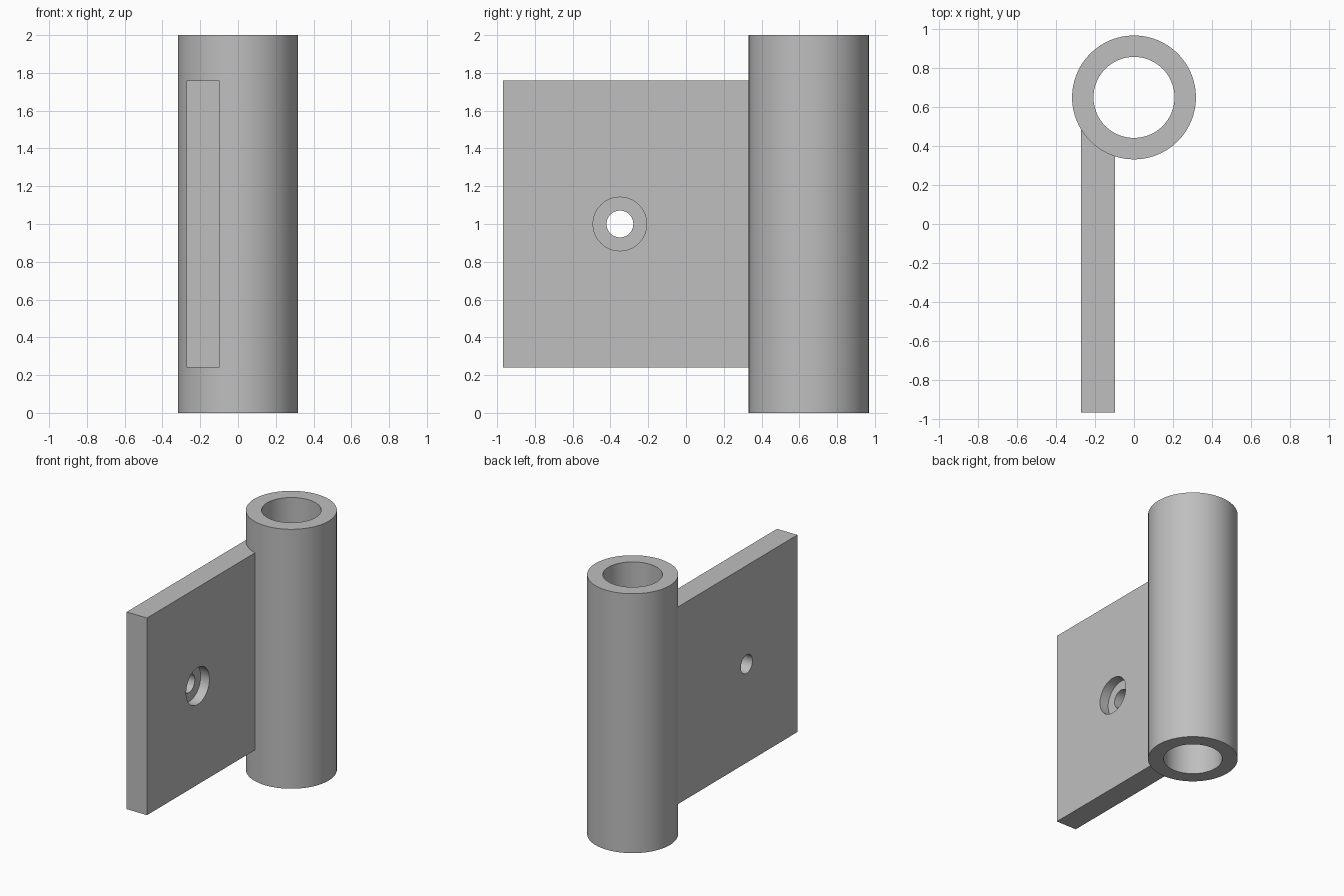
import bpy
import bmesh
from math import pi, radians

cube = bpy.data.objects.get("Cube")
if cube:
    bpy.data.objects.remove(cube, do_unlink=True)

# Dimensions
HEIGHT = 2.0
TUBE_Y, TUBE_R, BORE_R = 0.65, 0.318, 0.208
LEFT_X, RIGHT_X = -0.272, -0.098
PLATE_LOW, PLATE_HIGH, PLATE_FRONT = 0.24, 1.76, -0.968
HOLE_Y, HOLE_Z, HOLE_R = -0.35, 1.0, 0.071
COUNTERBORE_R, COUNTERBORE_DEPTH = 0.142, 0.075

# Single grey finish
grey = bpy.data.materials.new("steel_grey")
grey.use_nodes = True
colour = (0.52, 0.52, 0.52, 1)
grey.diffuse_color = colour
grey.node_tree.nodes["Principled BSDF"].inputs["Base Color"].default_value = colour


def cylinder(name, radius, depth, location, rotation=(0, 0, 0), sides=96):
    bpy.ops.mesh.primitive_cylinder_add(vertices=sides, radius=radius, depth=depth,
                                        location=location, rotation=rotation)
    obj = bpy.context.object
    obj.name = name
    obj.data.materials.append(grey)
    return obj


def prism(name, outline, low, high):
    """Extrude a plan outline upward into a solid."""
    bm = bmesh.new()
    base = bm.faces.new([bm.verts.new((x, y, low)) for x, y in outline])
    top = bmesh.ops.extrude_face_region(bm, geom=[base])["geom"]
    bmesh.ops.translate(bm, vec=(0, 0, high - low),
                        verts=[v for v in top if isinstance(v, bmesh.types.BMVert)])
    bmesh.ops.recalc_face_normals(bm, faces=bm.faces)
    mesh = bpy.data.meshes.new(name)
    bm.to_mesh(mesh)
    bm.free()
    mesh.materials.append(grey)
    obj = bpy.data.objects.new(name, mesh)
    bpy.context.collection.objects.link(obj)
    return obj


def combine(target, tool, operation):
    """Apply a boolean and discard the tool."""
    mod = target.modifiers.new(operation.lower(), "BOOLEAN")
    mod.operation, mod.solver, mod.object = operation, "EXACT", tool
    bpy.ops.object.select_all(action="DESELECT")
    bpy.context.view_layer.objects.active = target
    target.select_set(True)
    bpy.ops.object.modifier_apply(modifier=mod.name)
    bpy.data.objects.remove(tool, do_unlink=True)


# Hinge barrel with its pin bore
barrel = cylinder("hinge_barrel", TUBE_R, HEIGHT, (0, TUBE_Y, HEIGHT / 2))
bore = cylinder("bore_cutter", BORE_R, HEIGHT + 1, (0, TUBE_Y, HEIGHT / 2))
combine(barrel, bore, "DIFFERENCE")

# Leaf plate, its slanted rear end buried inside the barrel wall
plate = prism("hinge_leaf", [(LEFT_X, PLATE_FRONT), (RIGHT_X, PLATE_FRONT),
                             (RIGHT_X, 0.40), (LEFT_X, 0.49)], PLATE_LOW, PLATE_HIGH)

# Screw hole, then the counterbore sunk into the +x face
sideways = (0, pi / 2, 0)
hole = cylinder("hole_cutter", HOLE_R, 1, (LEFT_X, HOLE_Y, HOLE_Z), sideways, 64)
combine(plate, hole, "DIFFERENCE")
sink = cylinder("counterbore_cutter", COUNTERBORE_R, 2 * COUNTERBORE_DEPTH,
                (RIGHT_X, HOLE_Y, HOLE_Z), sideways, 64)
combine(plate, sink, "DIFFERENCE")

# Weld leaf and barrel into one solid
combine(barrel, plate, "UNION")
barrel.name = "hinge_half"
bpy.ops.object.shade_smooth_by_angle(angle=radians(30))
